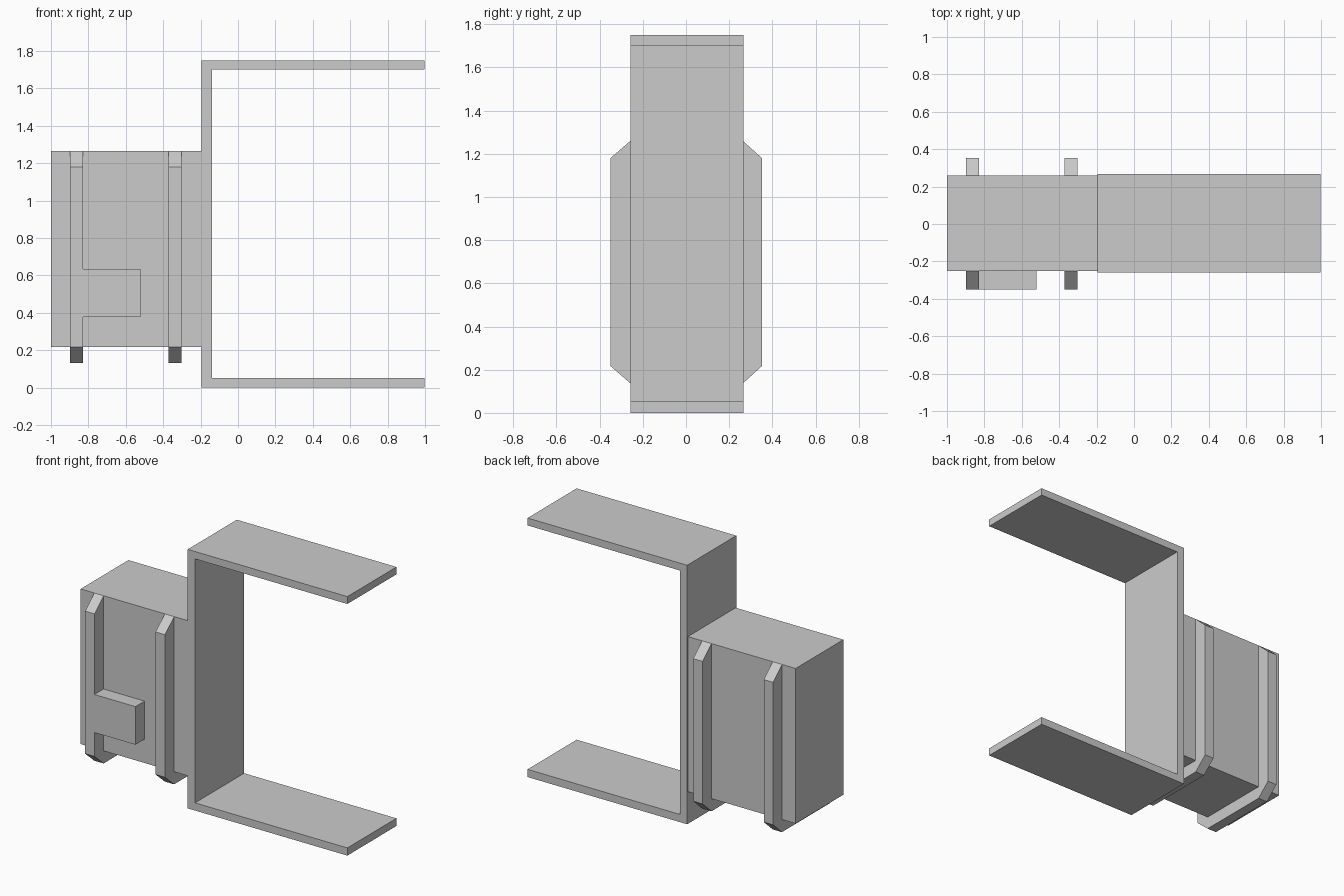
import bpy
import bmesh

if "Cube" in bpy.data.objects:
    bpy.data.objects.remove(bpy.data.objects["Cube"])


def extrude_profile(name, points, axis, lo, hi):
    """Closed profile in (x, z) or (y, z), extruded along 'y' or 'x'."""
    bm = bmesh.new()
    place = (lambda a, b: (lo, a, b)) if axis == 'x' else (lambda a, b: (a, lo, b))
    face = bm.faces.new([bm.verts.new(place(a, b)) for a, b in points])
    ext = bmesh.ops.extrude_face_region(bm, geom=[face])
    verts = [g for g in ext['geom'] if isinstance(g, bmesh.types.BMVert)]
    d = hi - lo
    bmesh.ops.translate(bm, verts=verts, vec=(d, 0, 0) if axis == 'x' else (0, d, 0))
    bmesh.ops.recalc_face_normals(bm, faces=bm.faces)
    mesh = bpy.data.meshes.new(name)
    bm.to_mesh(mesh)
    bm.free()
    obj = bpy.data.objects.new(name, mesh)
    bpy.context.collection.objects.link(obj)
    return obj


def box(name, x0, x1, y0, y1, z0, z1):
    return extrude_profile(name, [(x0, z0), (x1, z0), (x1, z1), (x0, z1)], 'y', y0, y1)


# C-shaped bracket: web with two long flanges
extrude_profile("bracket", [
    (-0.195, 0), (0.998, 0), (0.998, 0.052), (-0.14, 0.052),
    (-0.14, 1.70), (0.998, 1.70), (0.998, 1.75), (-0.195, 1.75)],
    'y', -0.258, 0.266)

# Main block behind the bracket
box("body_block", -1.0, -0.195, -0.252, 0.258, 0.217, 1.265)

# Two straps wrapping the sides and underside, with chamfered corners
strap = [
    (-0.252, 1.265), (-0.35, 1.18), (-0.35, 0.217), (-0.252, 0.132),
    (0.258, 0.132), (0.352, 0.217), (0.352, 1.18), (0.258, 1.265),
    (0.258, 0.217), (-0.252, 0.217)]
for name, x in (("outer_strap", -0.898), ("inner_strap", -0.371)):
    extrude_profile(name, strap, 'x', x, x + 0.07)

# Rectangular latch joined to the outer strap on the front
box("latch", -0.828, -0.522, -0.35, -0.252, 0.378, 0.635)
